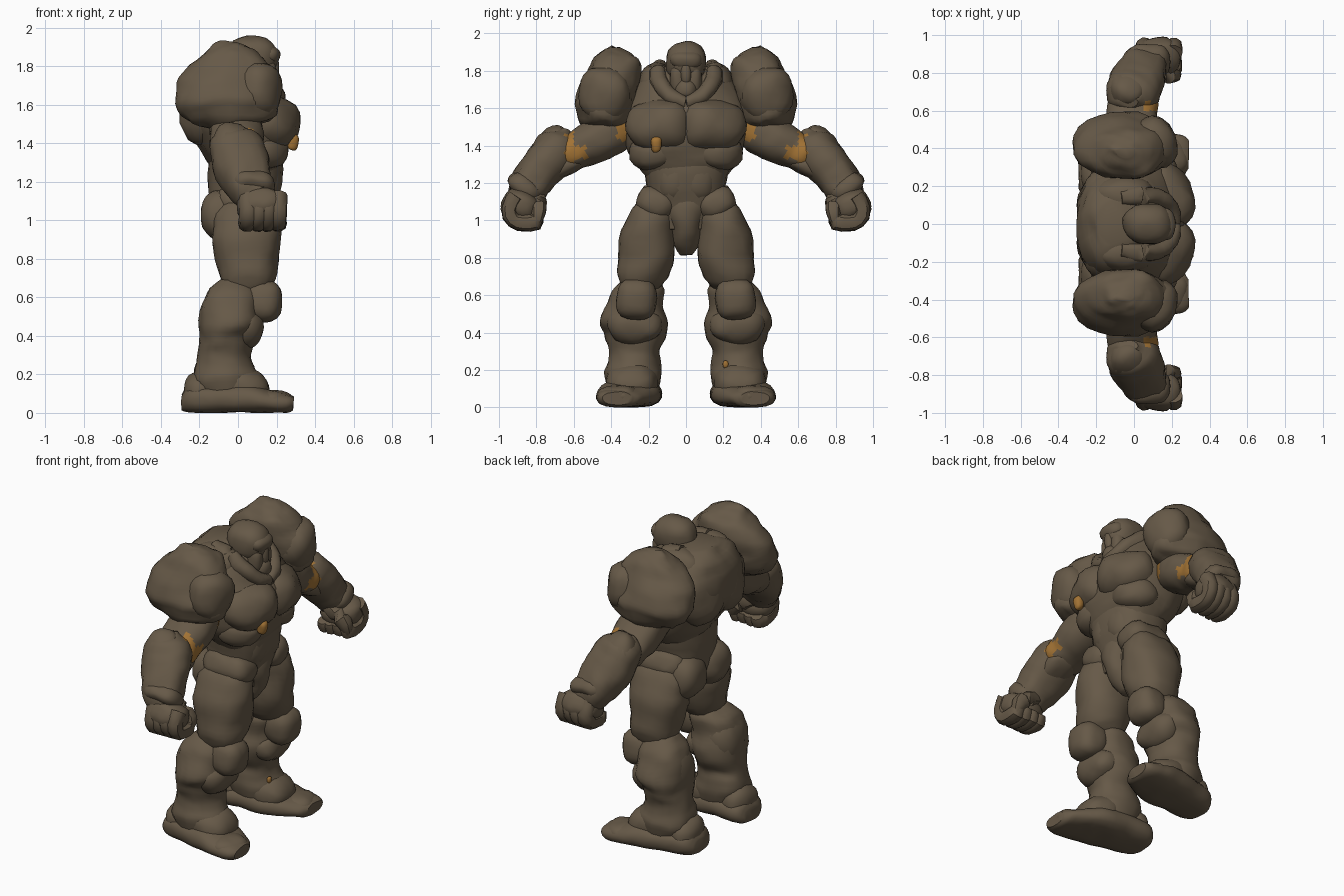
import bpy, bmesh, math
from mathutils import Vector, Euler, noise


def material(name, rgb):
    m = bpy.data.materials.new(name)
    m.diffuse_color = (*rgb, 1)
    return m


STONE = material("brown stone", (0.133, 0.1, 0.064))
GLOW = material("amber vein", (0.36, 0.17, 0.035))


def finish(name, bm, mirror, rough, glow):
    """Roughen the surface, paint veins by a rule, mirror across y = 0."""
    for v in bm.verts:
        n = noise.noise_vector(v.co * 7) * rough + noise.noise_vector(v.co * 17) * rough * 0.5
        v.co += n
        v.co.z = max(v.co.z, 0)
    bmesh.ops.recalc_face_normals(bm, faces=bm.faces)
    for f in bm.faces:
        if glow and glow(f.calc_center_median()):
            f.material_index = 1
    me = bpy.data.meshes.new(name)
    bm.to_mesh(me)
    bm.free()
    me.materials.append(STONE)
    me.materials.append(GLOW)
    ob = bpy.data.objects.new(name, me)
    bpy.context.collection.objects.link(ob)
    if mirror:
        mod = ob.modifiers.new("mirror", "MIRROR")
        mod.use_axis = (False, True, False)
        mod.use_mirror_merge = False
    bpy.ops.object.select_all(action="DESELECT")
    ob.select_set(True)
    bpy.context.view_layer.objects.active = ob
    bpy.ops.object.shade_smooth_by_angle(angle=math.radians(40))
    return ob


def blob(name, c, r, rot=(0, 0, 0), p=2.4, mirror=True, rough=0.012, glow=None):
    """Rounded boulder; a higher p is boxier."""
    bm = bmesh.new()
    bmesh.ops.create_icosphere(bm, subdivisions=3, radius=1)
    e = Euler([math.radians(a) for a in rot])
    for v in bm.verts:
        d = sum(abs(k) ** p for k in v.co) ** (1 / p)
        q = Vector([k / d * s for k, s in zip(v.co, r)])
        q.rotate(e)
        v.co = q + Vector(c)
    return finish(name, bm, mirror, rough, glow)


def loft(name, keys, axis=None, sides=20, steps=4, p=2.4, mirror=True, rough=0.01, glow=None):
    """Tube through keys (x, y, z, radius_u, radius_v), smoothly interpolated."""
    ks = [Vector(k) for k in keys]
    ks = [ks[0]] + ks + [ks[-1]]
    path = []
    for i in range(1, len(ks) - 2):
        a, b, c, d = ks[i - 1:i + 3]
        for s in range(steps):
            t = s / steps
            path.append(0.5 * (2 * b + (c - a) * t + (2 * a - 5 * b + 4 * c - d) * t * t
                               + (3 * b - a - 3 * c + d) * t ** 3))
    path.append(ks[-1])
    bm = bmesh.new()
    rings = []
    for i, k in enumerate(path):
        c = Vector(k[:3])
        t = Vector(axis) if axis else (Vector(path[min(i + 1, len(path) - 1)][:3])
                                       - Vector(path[max(i - 1, 0)][:3])).normalized()
        ref = Vector((1, 0, 0)) if abs(t.x) < 0.8 else Vector((0, 1, 0))
        u = (ref - t * ref.dot(t)).normalized()
        w = t.cross(u)
        ring = []
        for j in range(sides):
            a = 2 * math.pi * j / sides
            ca, sa = math.cos(a), math.sin(a)
            d = (abs(ca) ** p + abs(sa) ** p) ** (1 / p)
            ring.append(bm.verts.new(c + u * (k[3] * ca / d) + w * (k[4] * sa / d)))
        rings.append(ring)
    for a, b in zip(rings, rings[1:]):
        for j in range(sides):
            bm.faces.new((a[j], a[j - 1], b[j - 1], b[j]))
    bm.faces.new(rings[0])
    bm.faces.new(rings[-1])
    return finish(name, bm, mirror, rough, glow)


UP, FWD = (0, 0, 1), (1, 0, 0)

# Torso: chest barrel with hunched back, waist, pelvis
loft("chest", [(.05, 0, 1.22, .15, .2), (.04, 0, 1.31, .205, .275), (.02, 0, 1.42, .25, .32),
               (-.015, 0, 1.55, .285, .33), (-.055, 0, 1.68, .25, .29), (-.075, 0, 1.79, .19, .215),
               (-.09, 0, 1.84, .1, .12)], UP, sides=32, mirror=False, rough=.016)
loft("waist", [(.03, 0, .95, .13, .18), (.02, 0, 1.06, .17, .2), (.035, 0, 1.18, .19, .21),
               (.04, 0, 1.3, .195, .23), (.03, 0, 1.4, .18, .22)], UP, sides=28, mirror=False)
blob("pectoral", (.17, .14, 1.5), (.14, .18, .14), (0, -8, 22), p=2.3, rough=.018)
blob("lower_rib", (.12, .16, 1.37), (.135, .145, .1), (0, 15, 22), p=2.3, rough=.016)
blob("abdomen", (.13, .06, 1.23), (.1, .095, .14), (0, 0, 15))
blob("shoulder_blade", (-.18, .13, 1.58), (.115, .16, .19), (0, 8, -15), rough=.018)
blob("trapezius", (-.05, .14, 1.74), (.16, .11, .1), (25, 0, 0))
blob("chest_vein", (.28, -.16, 1.41), (.032, .028, .042), mirror=False, rough=.016,
     glow=lambda c: True)

# Hips and loin guard
blob("hip", (.05, .155, 1.09), (.165, .115, .095), (25, 0, 0), p=2.6)
blob("buttock", (-.085, .12, 1.03), (.11, .125, .13))
loft("loin_guard", [(.06, 0, .815, .03, .035), (.06, 0, .87, .09, .07), (.06, 0, .96, .135, .085),
                    (.06, 0, 1.07, .145, .13), (.05, 0, 1.16, .14, .11)], UP, mirror=False)

# Head: skull, brow, cheeks, jaw and neck collar
blob("skull", (.075, 0, 1.845), (.135, .108, .115), mirror=False)
blob("brow", (.165, 0, 1.86), (.055, .085, .05), (0, 15, 0), p=2.4, mirror=False, rough=.006)
blob("cheek", (.13, .045, 1.76), (.07, .042, .1), rough=.008)
blob("nose", (.18, 0, 1.79), (.035, .03, .07), mirror=False, rough=.004)
blob("jaw", (.15, 0, 1.70), (.075, .065, .06), p=2.4, mirror=False, rough=.008)
blob("neck", (.02, 0, 1.73), (.14, .14, .11), mirror=False)
loft("collar", [(-.07, .14, 1.83, .03, .03), (.03, .155, 1.80, .055, .045), (.12, .135, 1.72, .06, .05),
                (.185, .08, 1.655, .055, .045), (.205, 0, 1.625, .045, .04)], sides=14, rough=.014)

# Shoulder boulders, tapering to a crown
loft("shoulder", [(-.03, .43, 1.48, .12, .07), (-.04, .43, 1.53, .225, .135), (-.055, .425, 1.62, .268, .165),
                  (-.055, .405, 1.70, .262, .16), (-.045, .385, 1.78, .225, .143), (-.04, .375, 1.86, .16, .125),
                  (-.05, .37, 1.915, .09, .07), (-.05, .37, 1.937, .04, .025)], UP, sides=24, p=2.1, rough=.022)
blob("shoulder_front", (.1, .43, 1.675), (.122, .14, .15), (0, 0, 15), rough=.016)

# Arms with amber joints
loft("upper_arm", [(-.02, .27, 1.5, .09, .08), (-.02, .36, 1.49, .13, .11), (-.01, .48, 1.43, .14, .115),
                   (-.01, .58, 1.38, .135, .1), (.0, .66, 1.34, .125, .09), (.01, .72, 1.3, .06, .05)],
     sides=28, steps=6,
     glow=lambda c: c.x > .04 and ((c.y < .375 and 1.43 < c.z < 1.54) or (c.y > .6 and c.z > 1.3)
                                   or (c.y > .53 and abs(c.z - 1.365) < .035)))
loft("forearm", [(-.03, .645, 1.49, .05, .03), (-.02, .67, 1.425, .125, .105), (.0, .725, 1.335, .145, .125),
                 (.03, .79, 1.25, .14, .113), (.07, .847, 1.17, .12, .103), (.1, .875, 1.12, .1, .085)],
     rough=.015, glow=lambda c: c.x > .055 and c.y < .645 and c.z > 1.33)
blob("forearm_ridge", (-.03, .735, 1.385), (.1, .08, .14), (35, 0, 0))
blob("inner_forearm", (.02, .65, 1.29), (.1, .11, .055), (-28, 0, 0))
blob("wrist_cuff", (.08, .86, 1.175), (.115, .105, .06), (38, 0, 0), p=2.6)

# Curled fists, gripping around the forward axis
blob("palm", (.12, .88, 1.08), (.125, .105, .08), (25, 0, 0), p=2.6)
for i in range(4):
    x, s = .05 + .053 * i, .046
    loft(f"finger_{i + 1}", [(x, .905, 1.13, s, s), (x, .942, 1.06, s, s), (x, .92, 1.0, s, s),
                             (x, .87, .988, s, s), (x, .81, .993, s, s), (x, .79, 1.03, .03, .03)],
         sides=10, steps=2, rough=.01)
loft("thumb", [(.08, .81, 1.13, .05, .045), (.15, .79, 1.09, .05, .045), (.205, .785, 1.04, .045, .042),
               (.22, .8, .985, .025, .025)], sides=10, steps=2, rough=.008)

# Legs: thigh, knee guard, shin and calf
loft("thigh", [(.03, .24, .6, .03, .03), (.04, .24, .63, .1, .09), (.05, .23, .7, .145, .13),
               (.045, .215, .82, .17, .15), (.045, .2, .95, .175, .145), (.04, .175, 1.06, .155, .12),
               (.04, .15, 1.14, .08, .07)], UP, rough=.015)
blob("knee_guard", (.13, .265, .58), (.105, .108, .115), p=2.6)
loft("shin", [(-.03, .25, .69, .06, .08), (-.03, .255, .63, .135, .135), (-.045, .275, .55, .15, .15),
              (-.045, .28, .46, .155, .18), (-.06, .265, .38, .14, .165), (-.07, .275, .31, .14, .135),
              (-.07, .275, .25, .15, .14), (-.06, .28, .18, .165, .15), (-.06, .28, .1, .14, .13)],
     UP, rough=.015)
blob("calf", (-.075, .26, .48), (.13, .14, .17))
blob("shin_plate", (.045, .275, .44), (.09, .15, .1), p=2.3)
blob("shin_vein", (.075, .21, .23), (.012, .016, .02), mirror=False, rough=.004, glow=lambda c: True)

# Feet: splayed sole, heel, ankle plates and toe cap
loft("foot", [(-.295, .265, .05, .07, .04), (-.25, .265, .07, .125, .07), (-.1, .28, .075, .15, .075),
              (.05, .305, .075, .165, .075), (.16, .33, .06, .145, .06), (.25, .36, .05, .115, .05),
              (.283, .37, .05, .08, .035)], FWD, p=2.6, rough=.01)
blob("heel", (-.19, .27, .11), (.095, .125, .11), p=2.2)
blob("instep", (.03, .29, .14), (.14, .14, .1), (0, 25, 15), p=2.3)
blob("toe_cap", (.19, .36, .065), (.085, .11, .055), (0, 5, 15), p=2.6)
